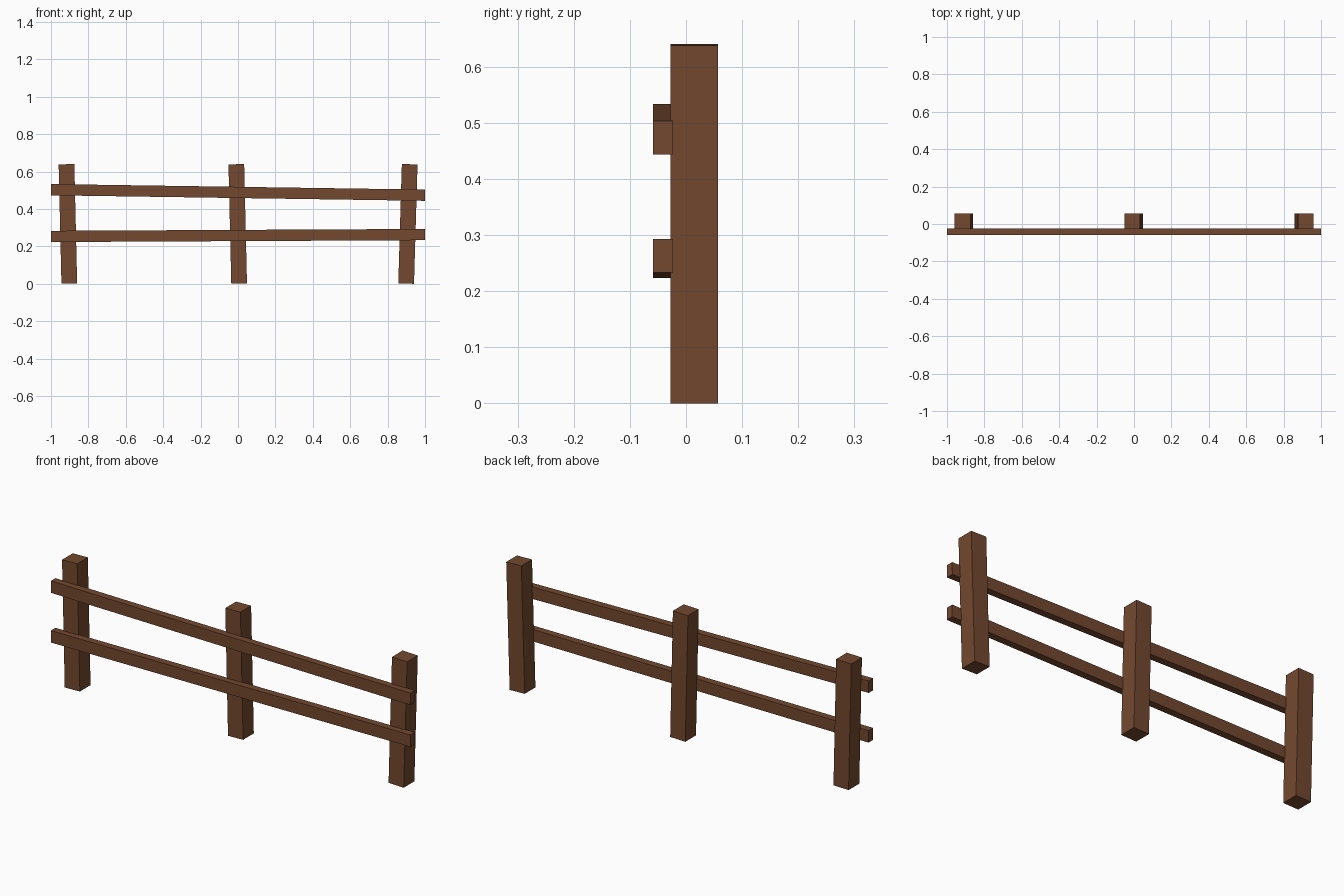
import bpy
import bmesh
from math import atan2, hypot
from mathutils import Matrix, Vector

if "Cube" in bpy.data.objects:
    bpy.data.objects.remove(bpy.data.objects["Cube"])

wood = bpy.data.materials.new("brown_wood")
wood.diffuse_color = (0.17, 0.066, 0.028, 1.0)
wood.use_nodes = True
wood.node_tree.nodes["Principled BSDF"].inputs["Base Color"].default_value = wood.diffuse_color


def beam(name, start, end, thick, depth, y):
    """Box running from start to end (x, z), tilted in the front plane."""
    dx, dz = end[0] - start[0], end[1] - start[1]
    bm = bmesh.new()
    bmesh.ops.create_cube(bm, size=1.0)
    bmesh.ops.scale(bm, vec=(hypot(dx, dz), depth, thick), verts=bm.verts)
    mesh = bpy.data.meshes.new(name)
    bm.to_mesh(mesh)
    bm.free()
    mesh.materials.append(wood)
    obj = bpy.data.objects.new(name, mesh)
    obj.location = ((start[0] + end[0]) / 2, y, (start[1] + end[1]) / 2)
    obj.rotation_euler = (0, -atan2(dz, dx), 0)
    bpy.context.collection.objects.link(obj)
    return obj


# Three slightly leaning posts: name, bottom x, top x
for name, bottom, top in (("left_post", -0.902, -0.917),
                          ("middle_post", 0.006, -0.009),
                          ("right_post", 0.899, 0.918)):
    beam(name, (bottom, 0.001), (top, 0.639), 0.084, 0.085, 0.0145)

# Two slightly tilted rails on the front of the posts: name, left z, right z
for name, left, right in (("upper_rail", 0.503, 0.4735),
                          ("lower_rail", 0.253, 0.263)):
    beam(name, (-0.9995, left), (0.9995, right), 0.06, 0.036, -0.041)
